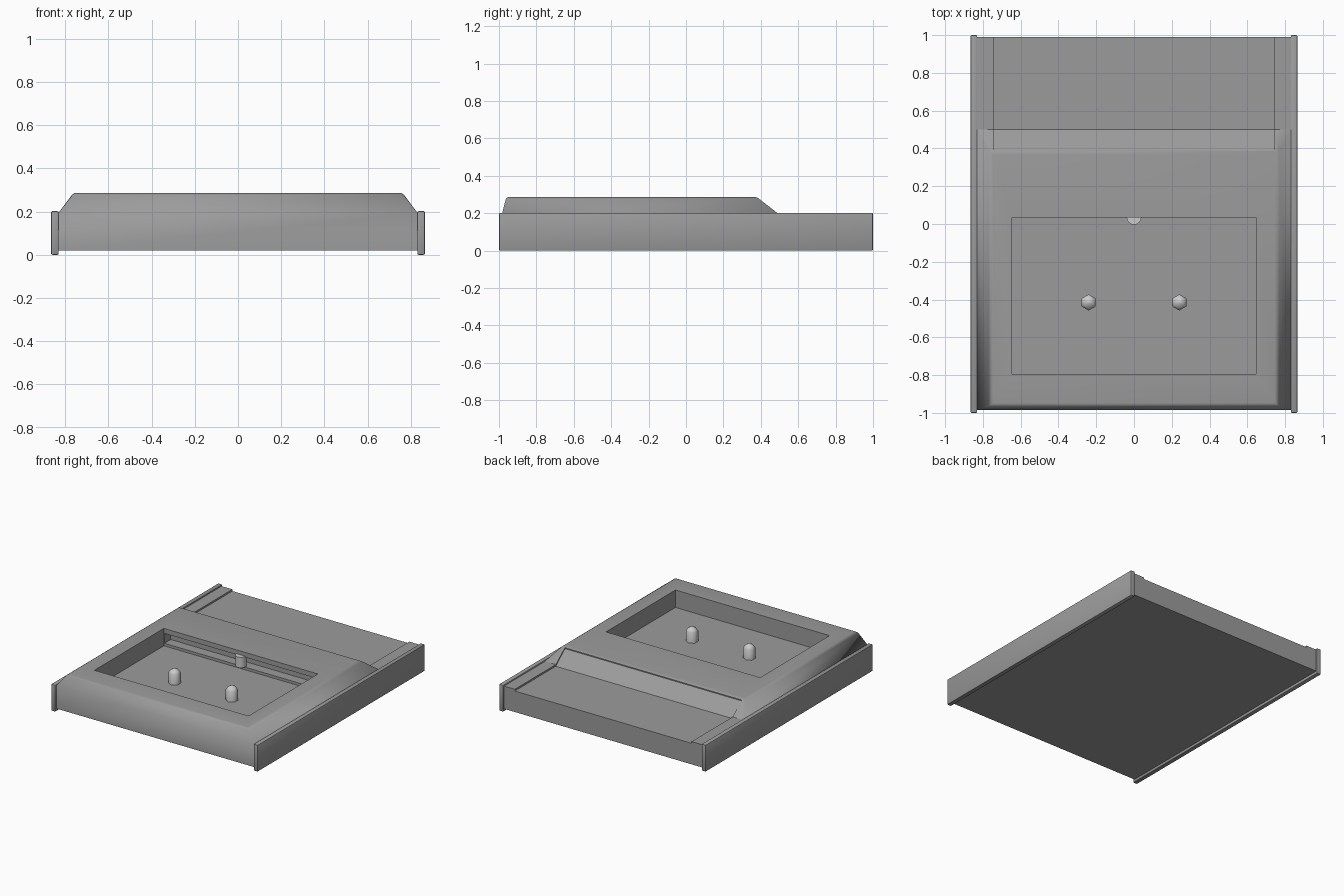
import bpy, bmesh, math

if "Cube" in bpy.data.objects:
    bpy.data.objects.remove(bpy.data.objects["Cube"])

dark = bpy.data.materials.new("dark_grey")
dark.diffuse_color = (0.33, 0.33, 0.33, 1)
dark.use_nodes = True
dark.node_tree.nodes["Principled BSDF"].inputs["Base Color"].default_value = dark.diffuse_color


def finish(name, bm, material=None):
    bmesh.ops.recalc_face_normals(bm, faces=bm.faces)
    mesh = bpy.data.meshes.new(name)
    bm.to_mesh(mesh)
    bm.free()
    ob = bpy.data.objects.new(name, mesh)
    bpy.context.collection.objects.link(ob)
    if material:
        mesh.materials.append(material)
    return ob


def activate(ob):
    bpy.ops.object.select_all(action='DESELECT')
    ob.select_set(True)
    bpy.context.view_layer.objects.active = ob


def smooth(ob, angle=30):
    activate(ob)
    bpy.ops.object.shade_smooth_by_angle(angle=math.radians(angle))


def box(name, lo, hi, bevel=0, material=dark):
    bm = bmesh.new()
    bmesh.ops.create_cube(bm, size=1)
    for v in bm.verts:
        v.co = [(a + b) / 2 + c * (b - a) for a, b, c in zip(lo, hi, v.co)]
    if bevel:
        bmesh.ops.bevel(bm, geom=bm.edges[:], offset=bevel, segments=2,
                        affect='EDGES', profile=0.5)
    return finish(name, bm, material)


def prism_x(name, profile, half):
    """Extrude a (y, z) profile across x."""
    bm = bmesh.new()
    face = bm.faces.new([bm.verts.new((-half, y, z)) for y, z in profile])
    ext = bmesh.ops.extrude_face_region(bm, geom=[face])
    moved = [g for g in ext['geom'] if isinstance(g, bmesh.types.BMVert)]
    bmesh.ops.translate(bm, verts=moved, vec=(2 * half, 0, 0))
    return finish(name, bm, dark)


def lathe(name, x, y, rings, sides):
    """Stack (radius, z) rings into a closed peg."""
    bm = bmesh.new()
    loops = []
    for r, z in rings:
        loops.append([bm.verts.new((x + r * math.cos(math.pi / 2 + math.tau * i / sides),
                                    y + r * math.sin(math.pi / 2 + math.tau * i / sides), z))
                      for i in range(sides)])
    for a, b in zip(loops, loops[1:]):
        for i in range(sides):
            j = (i + 1) % sides
            bm.faces.new((a[i], a[j], b[j], b[i]))
    bm.faces.new(loops[0])
    bm.faces.new(loops[-1])
    return finish(name, bm)


def cut(ob, cutter):
    mod = ob.modifiers.new("cut", 'BOOLEAN')
    mod.operation = 'DIFFERENCE'
    mod.solver = 'EXACT'
    mod.object = cutter
    activate(ob)
    bpy.ops.object.modifier_apply(modifier=mod.name)
    bpy.data.objects.remove(cutter)


# body: flat slab with a raised, tapered front section
bm = bmesh.new()


def rect(x, y0, y1, z):
    return [bm.verts.new(p) for p in ((-x, y0, z), (x, y0, z), (x, y1, z), (-x, y1, z))]


base = rect(0.832, -0.985, 0.99, 0.02)
deck = rect(0.832, -0.985, 0.50, 0.192)
rear = [bm.verts.new((s * 0.832, 0.99, 0.192)) for s in (1, -1)]
crown = rect(0.76, -0.96, 0.38, 0.287)
bm.faces.new(base)
bm.faces.new((base[0], base[1], deck[1], deck[0]))
bm.faces.new((base[1], base[2], rear[0], deck[2], deck[1]))
bm.faces.new((base[2], base[3], rear[1], rear[0]))
bm.faces.new((base[3], base[0], deck[0], deck[3], rear[1]))
bm.faces.new((deck[3], deck[2], rear[0], rear[1]))
for i in range(4):
    j = (i + 1) % 4
    bm.faces.new((deck[i], deck[j], crown[j], crown[i]))
top = bm.faces.new(crown)
bmesh.ops.bevel(bm, geom=list(top.edges), offset=0.014, segments=3,
                affect='EDGES', profile=0.5)
body = finish("body", bm, dark)

# rear recess, well and the slot under the well's back edge
cut(body, prism_x("recess_cutter", [(0.39, 0.4), (0.39, 0.27), (0.50, 0.179),
                                    (1.1, 0.179), (1.1, 0.4)], 0.74))
cut(body, box("well_cutter", (-0.645, -0.795, 0.155), (0.645, 0.035, 0.4)))
cut(body, box("slot_cutter", (-0.64, 0.0, 0.175), (0.64, 0.11, 0.25)))
smooth(body)

# let the shading flow round the slanted corners of the raised section
for e in body.data.edges:
    a, b = (body.data.vertices[i].co for i in e.vertices)
    if min(abs(c) for c in a - b) > 0.001:
        e.use_edge_sharp = False

# side rails
for side, s in (("left", -1), ("right", 1)):
    xs = sorted((s * 0.83, s * 0.865))
    smooth(box(side + "_rail", (xs[0], -1, 0), (xs[1], 1, 0.202), 0.006))

# hexagonal locating pegs with domed tips
for side, x in (("left", -0.24), ("right", 0.24)):
    smooth(lathe(side + "_peg", x, -0.415,
                 [(0.043, 0.15), (0.043, 0.235), (0.03, 0.252), (0.003, 0.265)], 6), 62)

# round catch at the back of the well
smooth(lathe("catch_pin", 0, 0.035, [(0.039, 0.178), (0.039, 0.258)], 16))
